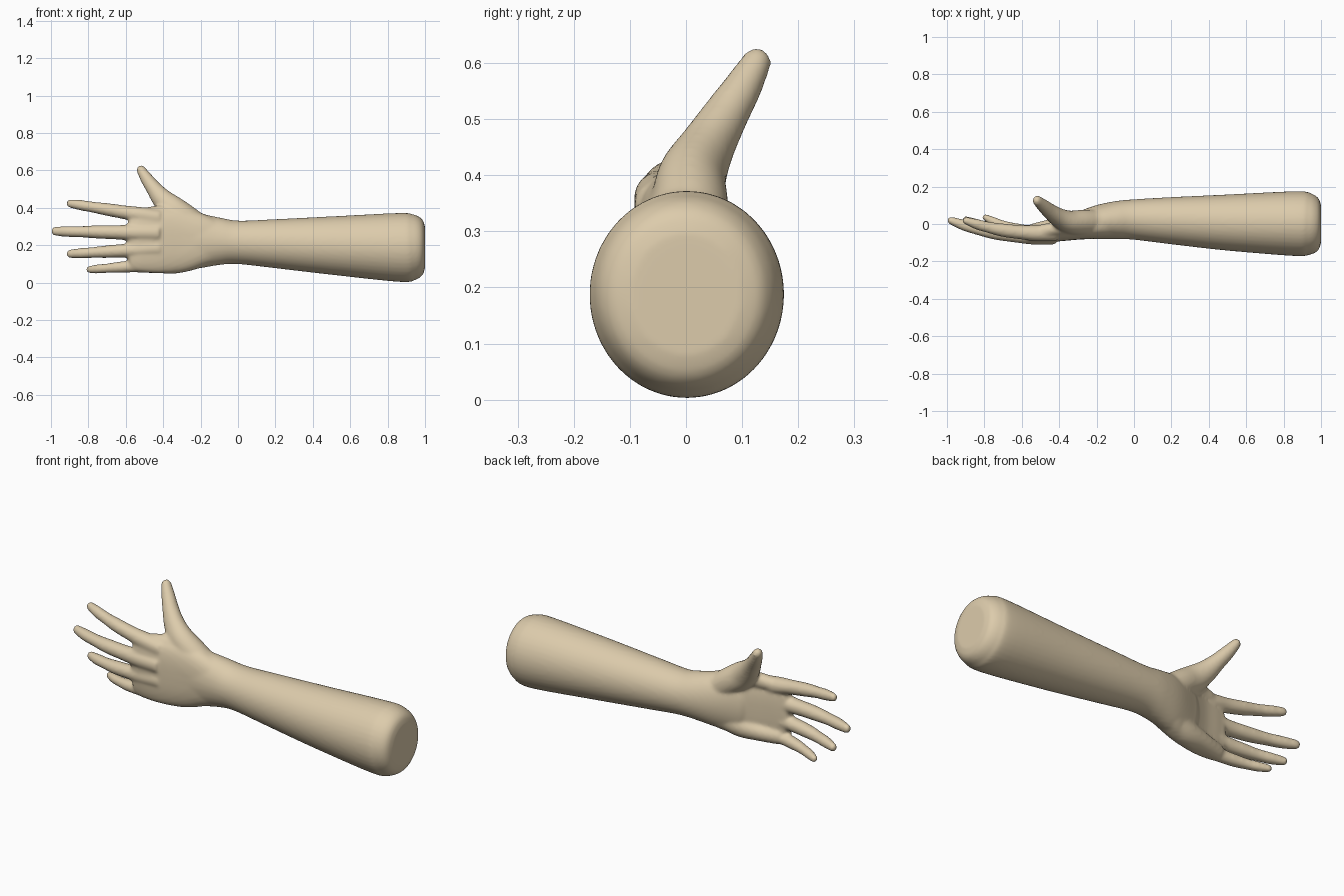
import bpy, bmesh, math
from mathutils import Vector

cube = bpy.data.objects.get("Cube")
if cube:
    bpy.data.objects.remove(cube)

skin = bpy.data.materials.new("warm_skin")
skin.use_nodes = True
colour = (0.72, 0.60, 0.41, 1)
skin.diffuse_color = colour
bsdf = skin.node_tree.nodes["Principled BSDF"]
bsdf.inputs["Base Color"].default_value = colour
bsdf.inputs["Roughness"].default_value = 0.7

SIDES, STEPS = 40, 6
bm = bmesh.new()


def spline(keys):
    """Smoothly interpolate the keyed centres and radii."""
    out = []
    for i in range(len(keys) - 1):
        a, b, c, d = (keys[min(max(j, 0), len(keys) - 1)] for j in range(i - 1, i + 3))
        for s in range(STEPS):
            t = s / STEPS
            out.append([0.5 * (2 * q + (r - p) * t + (2 * p - 5 * q + 4 * r - w) * t * t
                               + (3 * q - p - 3 * r + w) * t ** 3)
                        for p, q, r, w in zip(a, b, c, d)])
    return out + [list(keys[-1])]


def limb(keys, power=2.0, round_tip=True):
    """Loft keys of (x, y, z, depth radius, width radius)."""
    rows = spline(keys)
    centres = [Vector(r[:3]) for r in rows]
    rings = []
    for i, row in enumerate(rows):
        tangent = (centres[min(i + 1, len(rows) - 1)] - centres[max(i - 1, 0)]).normalized()
        rings.append((centres[i], tangent, row[3], row[4]))
    if round_tip:
        c, t, d, w = rings[-1]
        for k in range(1, 6):
            a = k * math.pi / 11
            rings.append((c + t * min(d, w) * math.sin(a), t, d * math.cos(a), w * math.cos(a)))
    loops = []
    for c, t, d, w in rings:
        across = t.cross(Vector((0, 1, 0))).normalized()
        depth = across.cross(t)
        loop = []
        for k in range(SIDES):
            a = 2 * math.pi * k / SIDES
            u, v = (math.copysign(abs(f) ** (2 / power), f) for f in (math.cos(a), math.sin(a)))
            loop.append(bm.verts.new(c + across * w * u + depth * d * v))
        loops.append(loop)
    for p, q in zip(loops, loops[1:]):
        for k in range(SIDES):
            n = (k + 1) % SIDES
            bm.faces.new((p[k], p[n], q[n], q[k]))
    bm.faces.new(loops[0][::-1])
    bm.faces.new(loops[-1])


# Forearm with its rounded cut end
limb([(1.0, 0, .188, .10, .11), (.985, 0, .188, .14, .15), (.94, 0, .188, .165, .176),
      (.86, .002, .188, .173, .184), (.5, .008, .198, .150, .156), (.2, .018, .208, .126, .131),
      (0, .024, .215, .108, .116), (-.1, .020, .220, .101, .127), (-.2, .008, .222, .090, .145),
      (-.32, -.015, .220, .068, .155)])

# Palm
limb([(-.14, .008, .222, .080, .125), (-.22, 0, .225, .080, .152), (-.32, -.022, .222, .064, .170),
      (-.43, -.045, .220, .050, .170), (-.52, -.054, .220, .043, .163),
      (-.56, -.054, .220, .036, .155)], power=2.6)

# Pad on the little finger side
limb([(-.2, .01, .15, .055, .06), (-.32, -.012, .112, .062, .062), (-.43, -.025, .100, .055, .050),
      (-.53, -.035, .095, .040, .042)])

# Fingers: start at the knuckle inside the palm and curl toward the palm side
fingers = [
    # knuckle z, tip z, tip x, knuckle y, tip y, size
    (.345, .423, -.898, -.050, .018, 1.0),
    (.265, .274, -.978, -.066, .018, 1.05),
    (.182, .153, -.898, -.060, .022, 1.0),
    (.098, .069, -.795, -.046, .036, .88),
]
for z0, z1, x1, y0, y1, size in fingers:
    keys = []
    for t, depth, width in ((0, .042, .043), (.2, .044, .043), (.38, .038, .037), (.58, .036, .034),
                            (.75, .030, .029), (.88, .028, .028), (1, .020, .023)):
        x = -.42 + (x1 + .42) * t
        y = y0 + (y1 - y0) * t ** 2.6
        z = z0 + (z1 - z0) * t
        keys.append((x, y, z, depth * size, width * size))
    limb(keys)

# Thumb, with the fleshy base sunk in the palm
limb([(-.18, .012, .27, .065, .07), (-.27, .008, .34, .068, .070), (-.345, .010, .392, .062, .070),
      (-.405, .036, .447, .050, .056), (-.450, .068, .503, .042, .042),
      (-.488, .100, .555, .035, .034), (-.518, .126, .602, .027, .025)])

# Web between thumb and index finger
limb([(-.32, -.015, .36, .045, .050), (-.42, -.025, .372, .038, .040), (-.49, -.038, .366, .036, .036)])

mesh = bpy.data.meshes.new("hand_and_forearm")
bmesh.ops.recalc_face_normals(bm, faces=bm.faces)
bm.to_mesh(mesh)
bm.free()
mesh.materials.append(skin)
arm = bpy.data.objects.new("hand_and_forearm", mesh)
bpy.context.collection.objects.link(arm)

# Fuse the volumes into one skin and soften the joins
fuse = arm.modifiers.new("fuse", "REMESH")
fuse.mode = "VOXEL"
fuse.voxel_size = .008
fuse.use_smooth_shade = True
soften = arm.modifiers.new("soften", "SMOOTH")
soften.factor = .5
soften.iterations = 10

bpy.context.view_layer.objects.active = arm
arm.select_set(True)
bpy.ops.object.modifier_apply(modifier="fuse")
bpy.ops.object.modifier_apply(modifier="soften")
bpy.ops.object.shade_smooth()
